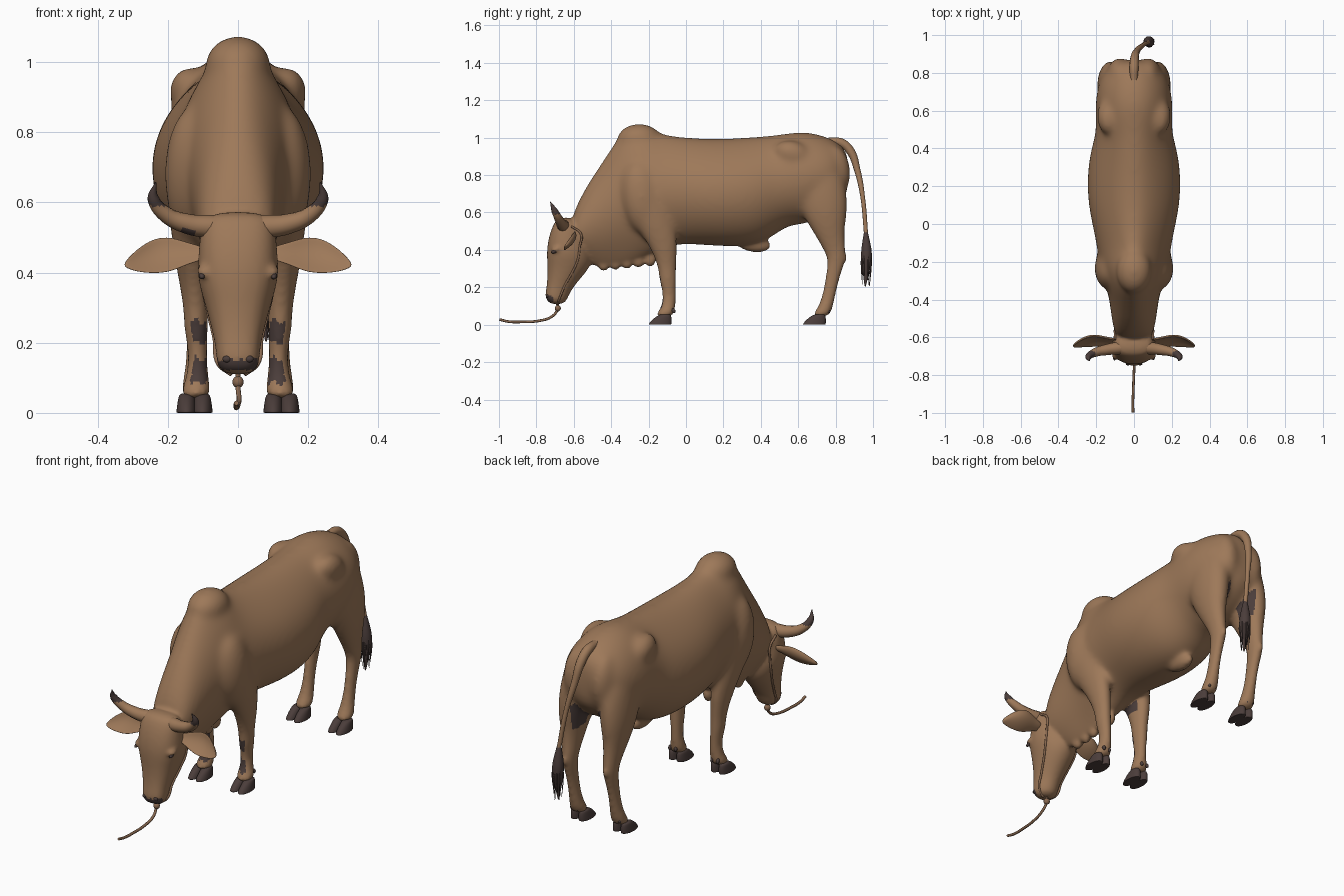
import bpy, bmesh, math, random
from mathutils import Vector as V

random.seed(4)
if "Cube" in bpy.data.objects:
    bpy.data.objects.remove(bpy.data.objects["Cube"])


def material(name, rgb):
    m = bpy.data.materials.new(name)
    m.use_nodes = True
    m.diffuse_color = (*rgb, 1)
    bsdf = next(n for n in m.node_tree.nodes if n.type == 'BSDF_PRINCIPLED')
    bsdf.inputs["Base Color"].default_value = (*rgb, 1)
    return m


HIDE = material("tan hide", (.34, .19, .10))
DARK = material("dark horn and hair", (.07, .047, .043))
ROPE = material("brown rope", (.25, .14, .08))


def activate(obj):
    bpy.ops.object.select_all(action='DESELECT')
    obj.select_set(True)
    bpy.context.view_layer.objects.active = obj


def apply_modifier(obj, kind, **settings):
    activate(obj)
    mod = obj.modifiers.new(kind.lower(), kind)
    for key, value in settings.items():
        setattr(mod, key, value)
    bpy.ops.object.modifier_apply(modifier=mod.name)


def finish(obj, *mats):
    obj.data.materials.clear()
    for m in mats:
        obj.data.materials.append(m)
    activate(obj)
    bpy.ops.object.shade_smooth()
    return obj


def ring(c, u, v, top=0, bottom=0, power=1, sides=16):
    """Superellipse section; top and bottom narrow its upper and lower half."""
    pts = []
    for i in range(sides):
        a = math.tau * i / sides
        cs, sn = (math.copysign(abs(f(a)) ** power, f(a)) for f in (math.cos, math.sin))
        pinch = 1 - (top if sn > 0 else bottom) * sn * sn
        pts.append(V(c) + V(u) * cs * pinch + V(v) * sn)
    return pts


def loft(name, rings, mat=HIDE, levels=2):
    bm = bmesh.new()
    rows = [[bm.verts.new(p) for p in r] for r in rings]
    for a, b in zip(rows, rows[1:]):
        for i in range(len(a)):
            j = (i + 1) % len(a)
            bm.faces.new((a[i], a[j], b[j], b[i]))
    bm.faces.new(rows[0])
    bm.faces.new(rows[-1])
    bmesh.ops.recalc_face_normals(bm, faces=bm.faces)
    me = bpy.data.meshes.new(name)
    bm.to_mesh(me)
    bm.free()
    obj = bpy.data.objects.new(name, me)
    bpy.context.collection.objects.link(obj)
    apply_modifier(obj, 'SUBSURF', levels=levels)
    return finish(obj, mat)


def blob(name, loc, size, mat=HIDE, tilt=0):
    bpy.ops.mesh.primitive_uv_sphere_add(segments=20, ring_count=12, location=loc, rotation=(tilt, 0, 0))
    obj = bpy.context.object
    obj.name, obj.scale = name, size
    bpy.ops.object.transform_apply(location=True, rotation=True, scale=True)
    return finish(obj, mat)


def tube(name, points, radii, mat, res=4):
    cu = bpy.data.curves.new(name, 'CURVE')
    cu.dimensions, cu.bevel_depth, cu.bevel_resolution = '3D', 1, res
    cu.use_fill_caps, cu.resolution_u = True, 8
    sp = cu.splines.new('BEZIER')
    sp.bezier_points.add(len(points) - 1)
    for k, (bp, p) in enumerate(zip(sp.bezier_points, points)):
        bp.co, bp.handle_left_type, bp.handle_right_type = p, 'AUTO', 'AUTO'
        bp.radius = radii[k] if isinstance(radii, (list, tuple)) else radii
    obj = bpy.data.objects.new(name, cu)
    bpy.context.collection.objects.link(obj)
    activate(obj)
    bpy.ops.object.convert(target='MESH')
    return finish(bpy.context.object, mat)


def leg_rings(s, rows):
    return [ring((s * x, y, z), (rx, 0, 0), (0, ry, 0)) for x, y, z, rx, ry in rows]


# Torso and neck: y, bottom, top, half width, top pinch, bottom pinch
torso = [(.87, .72, .9, .06, 0, 0), (.84, .66, .96, .13, .1, 0), (.77, .59, 1.005, .19, .15, .1),
         (.65, .53, 1.04, .212, .15, .1), (.55, .53, 1.03, .207, .15, .1), (.47, .47, 1.018, .21, .25, .1),
         (.38, .42, 1.012, .24, .35, .1), (.25, .41, 1.002, .257, .35, .1), (.1, .42, 1.0, .252, .35, .1),
         (-.06, .43, 1.012, .215, .4, .2), (-.16, .38, 1.035, .2, .5, .4), (-.25, .33, 1.1, .18, .5, .6),
         (-.33, .305, 1.065, .155, .45, .7), (-.4, .295, .95, .138, .3, .7), (-.47, .3, .84, .127, .2, .65),
         (-.54, .33, .73, .115, .1, .5), (-.62, .38, .57, .09, 0, .3)]
parts = [loft("torso", [ring((0, y, (b + t) / 2), (w, 0, 0), (0, 0, (t - b) / 2), pt, pb, .95)
                        for y, b, t, w, pt, pb in torso])]

# Head: z, front y, back y, half width
skull = [(.575, -.685, -.6, .085), (.53, -.715, -.55, .11), (.46, -.738, -.52, .115), (.39, -.747, -.5, .121),
         (.32, -.743, -.5, .1), (.25, -.742, -.56, .08), (.19, -.748, -.61, .065), (.145, -.757, -.63, .064),
         (.108, -.73, -.65, .048)]
parts.append(loft("head", [ring((0, (f + b) / 2, z), (w, 0, 0), (0, (b - f) / 2, 0), .35, 0, .8)
                           for z, f, b, w in skull]))

fore = [(.1, -.2, .9, .05, .08), (.125, -.215, .76, .07, .12), (.135, -.21, .62, .072, .13),
        (.135, -.15, .5, .056, .105), (.128, -.115, .4, .046, .068), (.12, -.1, .3, .035, .047),
        (.12, -.098, .24, .035, .046), (.115, -.09, .18, .027, .036), (.115, -.09, .12, .029, .035),
        (.118, -.1, .08, .038, .042), (.122, -.12, .04, .047, .05)]
hind = [(.1, .7, .9, .07, .11), (.115, .72, .74, .082, .145), (.125, .74, .6, .073, .13),
        (.125, .76, .5, .054, .088), (.12, .795, .4, .037, .058), (.12, .808, .345, .033, .048),
        (.12, .785, .26, .026, .038), (.12, .765, .16, .027, .034), (.12, .745, .09, .037, .04),
        (.122, .715, .04, .046, .05)]
for s in (-1, 1):
    parts += [loft("foreleg", leg_rings(s, fore)), loft("hind_leg", leg_rings(s, hind)),
              blob("hip", (s * .135, .57, .915), (.062, .1, .068), tilt=-.3),
              blob("buttock", (s * .075, .785, .81), (.07, .095, .15)),
              blob("shoulder", (s * .12, -.235, .68), (.09, .115, .2), tilt=.15),
              blob("hock", (s * .12, .836, .36), (.018, .024, .035)),
              blob("brow", (s * .097, -.69, .405), (.02, .035, .016), tilt=.3)]

# Dewlap folds, hump and belly fold
for k in range(5):
    parts.append(blob("dewlap_fold", (0, -.44 + k * .062, .33 + .006 * k), (.026, .034, .044)))
parts.append(blob("hump", (0, -.25, .99), (.095, .12, .085)))
parts.append(blob("belly_fold", (0, .355, .44), (.04, .1, .05), tilt=-.2))

# Fuse into one skin, with softer muscles on the trunk
activate(parts[0])
for p in parts:
    p.select_set(True)
bpy.ops.object.join()
body = bpy.context.object
body.name = "body"
apply_modifier(body, 'REMESH', mode='VOXEL', voxel_size=.0095)
apply_modifier(body, 'SMOOTH', factor=.5, iterations=6)
trunk = body.vertex_groups.new(name="trunk")
for v in body.data.vertices:
    weight = min((v.co.z - .4) / .15, (v.co.y + .5) / .1, 1)
    if weight > 0:
        trunk.add([v.index], weight, 'REPLACE')
apply_modifier(body, 'SMOOTH', factor=.5, iterations=40, vertex_group="trunk")
finish(body, HIDE, DARK)

# Dark markings on the nose, front shins, inner forelegs and inner thighs
for f in body.data.polygons:
    c, n = f.center, f.normal
    outward = n.x * math.copysign(1, c.x)
    wave = .008 * math.sin(c.x * 170)
    nose = .122 < c.z < .152 + wave / 2 and c.y < -.71
    shin = (-.3 < c.y < 0 and outward < .5 and n.y < -.3
            and (.2 < c.z + wave < .262 or .085 < c.z + wave < .155))
    elbow = -.2 < c.y < -.08 and .38 < c.z + wave < .45 and outward < -.5
    thigh = c.y > .75 and .53 < c.z + wave < .67 and abs(c.x) < .09 and outward < -.3
    f.material_index = int(nose or shin or elbow or thigh)


def on_skin(p, lift=0):
    _, loc, normal, _ = body.closest_point_on_mesh(V(p))
    return loc + normal * lift


for s, side in ((-1, "right"), (1, "left")):
    # Ears, cupped towards the front with the upper edge leaning back
    ear = [(.09, -.615, .455, .018), (.14, -.61, .455, .03), (.19, -.6, .452, .052), (.24, -.6, .448, .053),
           (.29, -.622, .434, .033), (.325, -.645, .422, .007)]
    rings = []
    for x, y, z, h in ear:
        r = ring((s * x, y, z), (0, 0, h), (0, .009, 0), sides=12)
        for p in r:
            t = (p.z - z) / h
            p.y += h * (.55 * t - .45 * t * t)
        rings.append(r)
    loft(side + "_ear", rings)

    # Horns with dark tips and a stain under the right one
    horn = tube(side + "_horn", [(s * .07, -.655, .53), (s * .14, -.665, .538), (s * .205, -.68, .565),
                                 (s * .241, -.703, .61), (s * .235, -.725, .657)],
                (.034, .029, .023, .017, .002), HIDE)
    finish(horn, HIDE, DARK)
    for f in horn.data.polygons:
        c, n = f.center, f.normal
        stain = -.16 < c.x < -.12 and n.z < -.3 and n.y < .2
        f.material_index = int(c.z > .59 or stain)

    # Eyes and nostrils
    blob(side + "_eye", on_skin((s * .12, -.71, .373), -.003), (.009, .018, .009), DARK, .3)
    blob(side + "_nostril", on_skin((s * .042, -.77, .15), -.003), (.013, .008, .01), DARK)

    # Halter rope over the cheek, tied at the horn
    cheek = [(.02, -.69, .1), (.06, -.675, .14), (.09, -.64, .2), (.11, -.6, .27), (.12, -.57, .34),
             (.12, -.555, .42), (.12, -.565, .48), (.11, -.61, .53)]
    tube(side + "_halter", [on_skin((s * x, y, z), .003) for x, y, z in cheek], .006, ROPE, 2)

    # Cloven hooves and dewclaws
    for pair, y in (("front", -.135), ("hind", .69)):
        for t in (-1, 1):
            x = s * .124 + t * .026
            loft(f"{side}_{pair}_claw", [
                ring((x - t * .003, y + dy, z), (rx, 0, 0), (0, ry, 0), sides=12)
                for dy, z, rx, ry in ((.025, .056, .016, .022), (.02, .05, .023, .037), (.006, .027, .027, .055),
                                      (-.004, .004, .03, .064), (-.004, 0, .029, .062), (-.004, 0, .02, .05))],
                DARK)
            blob(f"{side}_{pair}_dewclaw", (x - t * .009, y + .068, .075), (.008, .01, .014), DARK, .5)

# Tail with a dark tuft and loose hairs
tube("tail", [(0, .76, .98), (0, .83, .972), (.003, .878, .93), (.015, .915, .83), (.045, .945, .68),
              (.075, .963, .48)], (.02, .024, .023, .017, .012, .011), HIDE)
loft("tail_tuft", [ring((x, y, z), (r, 0, 0), (0, r, 0), sides=10) for x, y, z, r in (
    (.073, .961, .51, .009), (.076, .963, .46, .018), (.078, .965, .4, .031), (.08, .965, .35, .031),
    (.08, .963, .29, .021), (.08, .96, .24, .01), (.08, .958, .2, .003))], DARK)
for k in range(12):
    a = random.uniform(0, math.tau)
    dx, dy = math.cos(a), math.sin(a)
    z = random.uniform(.2, .28)
    tube("tuft_hair", [(.078 + dx * .022, .965 + dy * .022, .4), (.08 + dx * .027, .964 + dy * .026, .33),
                       (.08 + dx * .018, .962 + dy * .02, z)], (.005, .004, .001), DARK, 1)

# Lead rope with its knot
blob("rope_knot", (0, -.685, .088), (.016, .016, .017), ROPE)
tube("lead_rope", [(0, -.685, .12), (0, -.69, .075), (.003, -.72, .042), (0, -.78, .022), (-.004, -.88, .015),
                   (-.006, -.95, .017), (-.005, -.997, .028)], .007, ROPE, 2)
